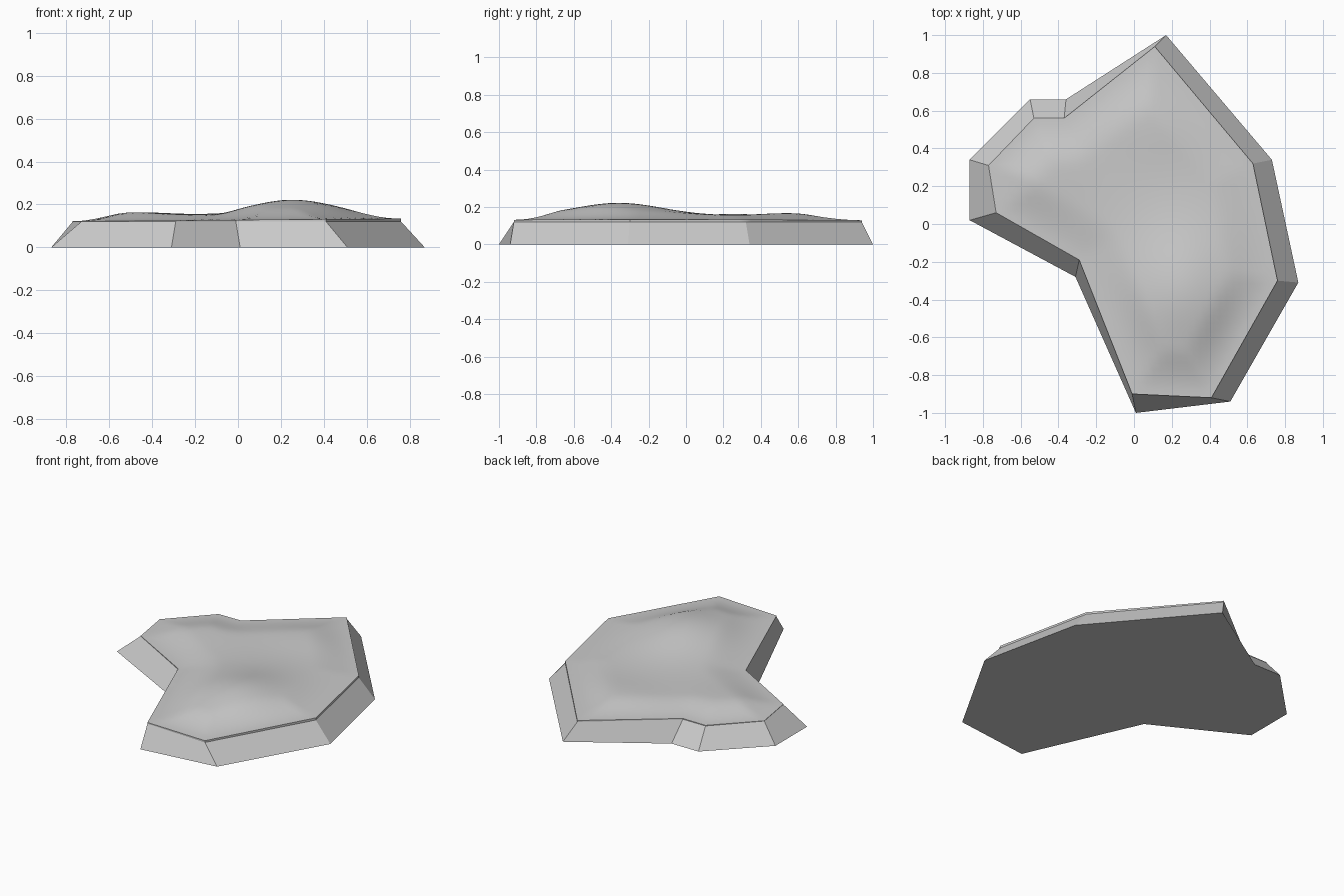
import bpy, bmesh, math
from mathutils import Vector
from mathutils.geometry import delaunay_2d_cdt, intersect_point_line

if "Cube" in bpy.data.objects:
    bpy.data.objects.remove(bpy.data.objects["Cube"])

BASE_Z = 0.12
FOOT = [(0.17, 1.0), (-0.36, 0.66), (-0.55, 0.66), (-0.87, 0.34), (-0.87, 0.02),
        (-0.31, -0.28), (0.01, -1.0), (0.51, -0.94), (0.87, -0.31), (0.73, 0.34)]
RIM = [(0.11, 0.94), (-0.37, 0.56), (-0.53, 0.56), (-0.77, 0.31), (-0.73, 0.06),
       (-0.29, -0.19), (-0.01, -0.90), (0.41, -0.92), (0.76, -0.30), (0.63, 0.32)]
rim = [Vector(p) for p in RIM]
edges = list(zip(rim, rim[1:] + rim[:1]))


def make_object(name, bm):
    bmesh.ops.recalc_face_normals(bm, faces=bm.faces)
    mesh = bpy.data.meshes.new(name)
    bm.to_mesh(mesh)
    bm.free()
    ob = bpy.data.objects.new(name, mesh)
    bpy.context.collection.objects.link(ob)
    return ob


def edge_distance(p):
    best = 9.0
    for a, b in edges:
        q, t = intersect_point_line(p, a, b)
        q = a.lerp(b, min(1, max(0, t)))
        best = min(best, (p - q).length)
    return best


def inside(p):
    hit = False
    for a, b in edges:
        if (a.y > p.y) != (b.y > p.y):
            if p.x < a.x + (p.y - a.y) * (b.x - a.x) / (b.y - a.y):
                hit = not hit
    return hit


def bump(p, x, y, sx, sy, h):
    return h * math.exp(-((p.x - x) / sx) ** 2 - ((p.y - y) / sy) ** 2)


def height(p):
    t = min(1, edge_distance(p) / 0.26)
    rise = t * t * (3 - 2 * t)
    hills = (0.024 + bump(p, 0.25, -0.36, 0.27, 0.33, 0.068)
             + bump(p, -0.50, 0.27, 0.25, 0.25, 0.016)
             + bump(p, 0.12, 0.55, 0.30, 0.22, 0.014))
    return 0.128 + 0.008 * p.x + rise * hills


# Faceted rock base with sloping sides
bm = bmesh.new()
low = [bm.verts.new((x, y, 0)) for x, y in FOOT]
top = [bm.verts.new((x, y, BASE_Z)) for x, y in RIM]
n = len(FOOT)
for i in range(n):
    j = (i + 1) % n
    bm.faces.new((low[i], low[j], top[j], top[i]))
bm.faces.new(low)
bm.faces.new(top)
make_object("rock_base", bm)

# Rolling ground surface filling the rim outline
step = 0.035
pts = []
for a, b in edges:
    k = max(1, round((b - a).length / step))
    pts += [a.lerp(b, i / k) for i in range(k)]
m = len(pts)
for i in range(-28, 29):
    for j in range(-28, 29):
        p = Vector((i * step, j * step))
        if inside(p) and edge_distance(p) > step * 0.5:
            pts.append(p)
loop = [(i, (i + 1) % m) for i in range(m)]
vs, _, fs, *_ = delaunay_2d_cdt(pts, loop, [list(range(m))], 1, 1e-6)
bm = bmesh.new()
bv = [bm.verts.new((*p, height(p))) for p in vs]
for f in fs:
    bm.faces.new([bv[i] for i in f]).smooth = True

# Thin lip down to the base
border = [e for e in bm.edges if e.is_boundary]
ret = bmesh.ops.extrude_edge_only(bm, edges=border)
for g in ret["geom"]:
    if isinstance(g, bmesh.types.BMVert):
        g.co.z = BASE_Z
ground = make_object("ground_surface", bm)

bpy.context.view_layer.objects.active = ground
ground.select_set(True)
bpy.ops.object.shade_smooth_by_angle(angle=math.radians(35))
